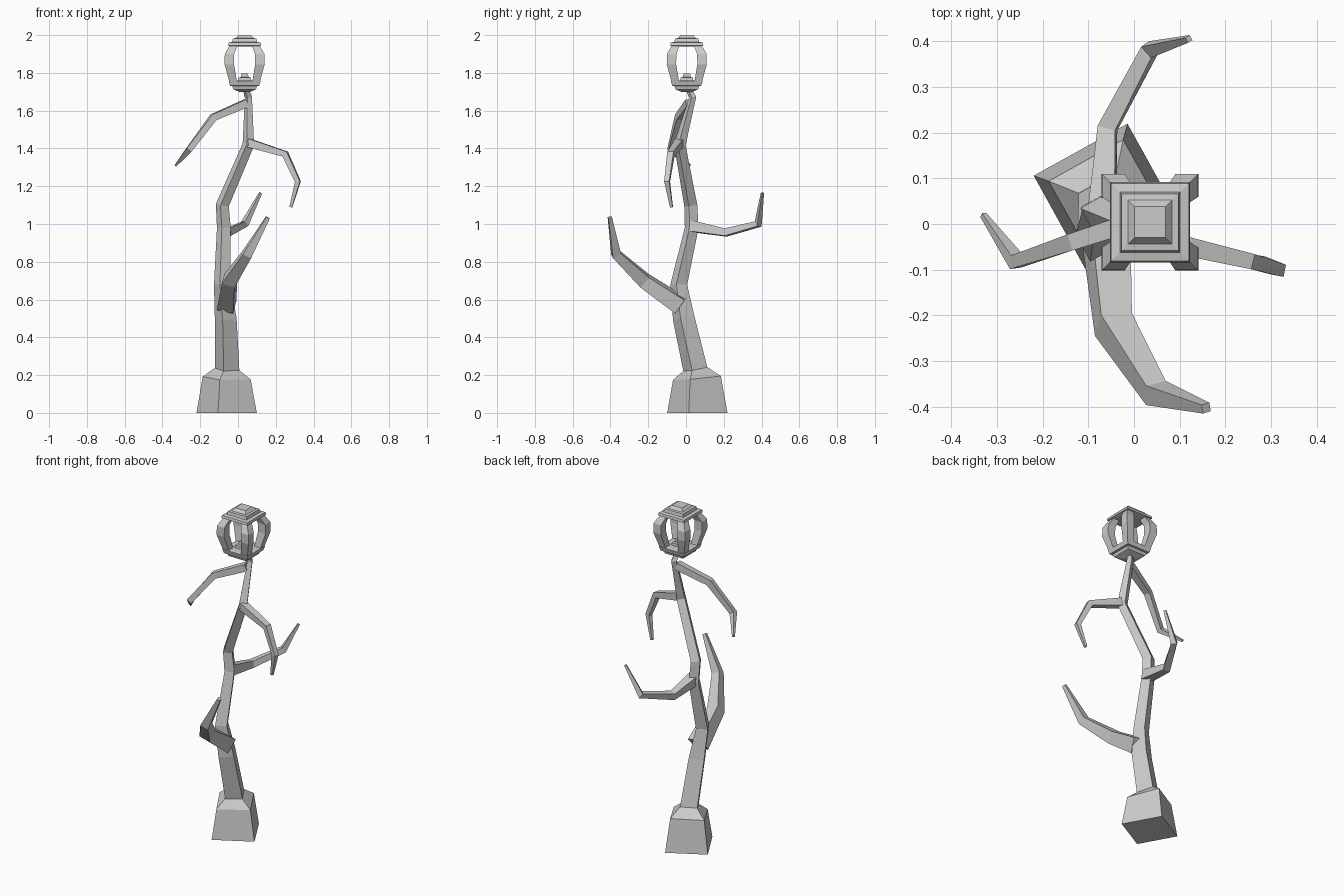
import bpy, bmesh
from math import radians, cos, sin
from mathutils import Vector

if "Cube" in bpy.data.objects:
    bpy.data.objects.remove(bpy.data.objects["Cube"])


def mesh_object(name, bm):
    bmesh.ops.recalc_face_normals(bm, faces=bm.faces)
    mesh = bpy.data.meshes.new(name)
    bm.to_mesh(mesh)
    bm.free()
    obj = bpy.data.objects.new(name, mesh)
    bpy.context.collection.objects.link(obj)
    return obj


def loft(bm, rings):
    """Skin four-cornered rings together and cap both ends."""
    loops = [[bm.verts.new(p) for p in ring] for ring in rings]
    for a, b in zip(loops, loops[1:]):
        for i in range(4):
            j = (i + 1) % 4
            bm.faces.new((a[i], a[j], b[j], b[i]))
    bm.faces.new(loops[0][::-1])
    bm.faces.new(loops[-1])


def limb(name, nodes, ref, first_dir=None, roll=0):
    """Square tapering limb; nodes are (x, y, z, corner radius)."""
    pts = [Vector(n[:3]) for n in nodes]
    segs = [(b - a).normalized() for a, b in zip(pts, pts[1:])]
    u, rings = Vector(ref), []
    for i, p in enumerate(pts):
        t = (segs[max(i - 1, 0)] + segs[min(i, len(segs) - 1)]).normalized()
        if i == 0 and first_dir:
            t = Vector(first_dir)
        u = (u - t * u.dot(t)).normalized()
        v = t.cross(u)
        angles = [radians(roll + 90 * k) for k in range(4)]
        rings.append([p + (u * cos(a) + v * sin(a)) * nodes[i][3] for a in angles])
    bm = bmesh.new()
    loft(bm, rings)
    return mesh_object(name, bm)


# Weighted foot and crooked trunk, one continuous square section
turn = (cos(radians(-16)), sin(radians(-16)), 0)
limb("foot", [(-.06, .06, 0, .166), (-.06, .058, .185, .132),
              (-.057, .05, .232, .067)], turn, (0, 0, 1))
limb("trunk", [(-.057, .052, .22, .067), (-.065, -.012, .5, .06),
               (-.083, -.038, .68, .046), (-.075, .03, .98, .038),
               (-.083, .025, 1.1, .036), (.055, -.033, 1.42, .032),
               (.055, .035, 1.67, .02), (.04, .012, 1.72, .016)], turn)

# Four bent branches spiralling up the trunk
up = (0, 0, 1)
limb("front_branch", [(-.06, -.03, .57, .062), (-.045, -.22, .7, .05),
                      (.048, -.37, .84, .034), (.158, -.403, 1.035, .014)], up, roll=30)
limb("back_branch", [(-.07, .02, .99, .042), (-.058, .21, .955, .028),
                     (.035, .382, 1.0, .023), (.12, .405, 1.165, .009)], up, roll=40)
limb("right_branch", [(.055, -.035, 1.43, .032), (.25, -.08, 1.37, .024),
                      (.317, -.1, 1.225, .019), (.28, -.077, 1.09, .01)], up, roll=45)
limb("left_branch", [(.045, .02, 1.64, .03), (-.13, -.037, 1.565, .026),
                     (-.258, -.082, 1.395, .022), (-.33, .02, 1.31, .008)], up, roll=45)

# Lantern: stepped square profiles (half width, height)
CX, CY = .035, .004


def stepped(name, profile):
    bm = bmesh.new()
    loft(bm, [[(CX + sx * h, CY + sy * h, z) for sx, sy in
               ((-1, -1), (1, -1), (1, 1), (-1, 1))] for h, z in profile])
    return mesh_object(name, bm)


stepped("lantern_tray", [(.025, 1.698), (.06, 1.713), (.065, 1.73), (.077, 1.732),
                         (.084, 1.757), (.07, 1.76)])
stepped("lantern_candle", [(.035, 1.755), (.033, 1.775), (.02, 1.778), (.018, 1.798)])
stepped("lantern_cap", [(.07, 1.94), (.088, 1.945), (.085, 1.96), (.066, 1.964),
                        (.062, 1.982), (.048, 1.984), (.034, 2.0)])

# Bowed corner bars: (outer offset, inner offset, height)
bars = bmesh.new()
bow = [(.08, .04, 1.75), (.106, .056, 1.845), (.105, .055, 1.9), (.075, .035, 1.952)]
for sx in (-1, 1):
    for sy in (-1, 1):
        loft(bars, [[(CX + sx * a, CY + sy * b, z) for a, b in
                     ((o, o), (i, o), (i, i), (o, i))] for o, i, z in bow])
mesh_object("lantern_bars", bars)
